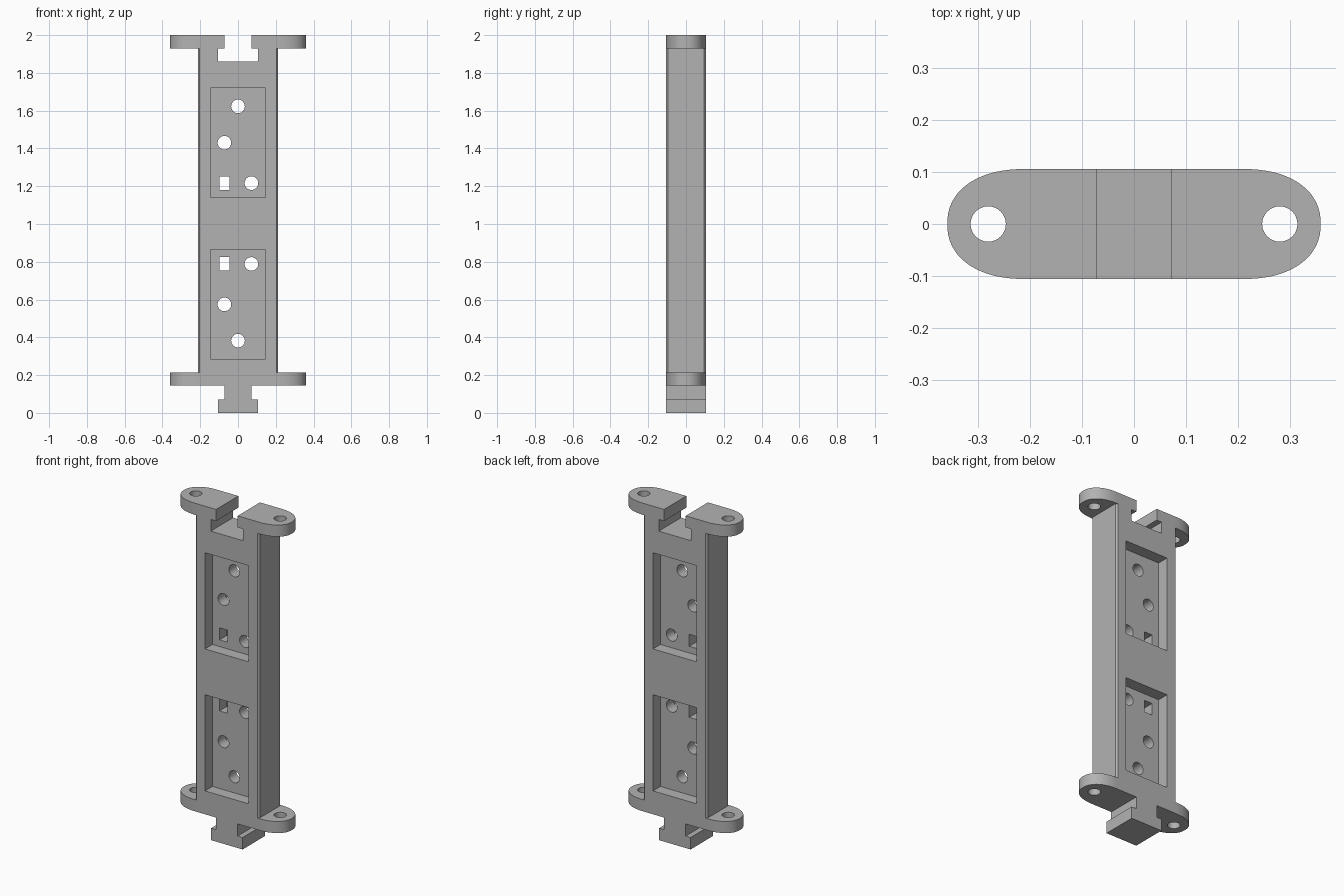
import bpy, bmesh, math

cube = bpy.data.objects.get("Cube")
if cube:
    bpy.data.objects.remove(cube, do_unlink=True)

grey = bpy.data.materials.new("plain grey")
grey.use_nodes = True
colour = (0.45, 0.45, 0.45, 1)
grey.diffuse_color = colour
grey.node_tree.nodes["Principled BSDF"].inputs["Base Color"].default_value = colour

DEPTH = 0.106      # half thickness of the bar
MID = 1.0025       # the two pockets mirror about this height


def prism(name, outline, low, high, axis="z"):
    """Extrude a closed outline along z, or along y for an x-z outline."""
    place = (lambda a, b, c: (a, b, c)) if axis == "z" else (lambda a, b, c: (a, c, b))
    bm = bmesh.new()
    face = bm.faces.new([bm.verts.new(place(a, b, low)) for a, b in outline])
    top = bmesh.ops.extrude_face_region(bm, geom=[face])["geom"]
    shift = place(0, 0, high - low)
    bmesh.ops.translate(bm, vec=shift, verts=[v for v in top if isinstance(v, bmesh.types.BMVert)])
    bmesh.ops.recalc_face_normals(bm, faces=bm.faces)
    mesh = bpy.data.meshes.new(name)
    bm.to_mesh(mesh)
    bm.free()
    mesh.materials.append(grey)
    ob = bpy.data.objects.new(name, mesh)
    bpy.context.collection.objects.link(ob)
    return ob


def rect(x0, x1, y0, y1):
    return [(x0, y0), (x1, y0), (x1, y1), (x0, y1)]


def circle(x, y, r, n=32):
    return [(x + r * math.cos(2 * math.pi * i / n), y + r * math.sin(2 * math.pi * i / n))
            for i in range(n)]


def combine(target, tool, operation="DIFFERENCE"):
    """Apply a boolean and discard the tool."""
    tool.hide_render = True
    mod = target.modifiers.new("join", "BOOLEAN")
    mod.operation, mod.solver, mod.object = operation, "EXACT", tool
    bpy.ops.object.select_all(action="DESELECT")
    bpy.context.view_layer.objects.active = target
    target.select_set(True)
    bpy.ops.object.modifier_apply(modifier=mod.name)
    bpy.data.objects.remove(tool, do_unlink=True)


# Bar with slightly chamfered long edges
W, C = 0.213, 0.01
bar_outline = [(W, -DEPTH + C), (W, DEPTH - C), (W - C, DEPTH), (C - W, DEPTH),
               (-W, DEPTH - C), (-W, C - DEPTH), (C - W, -DEPTH), (W - C, -DEPTH)]
bar = prism("connector_bar", bar_outline, 0.145, 2.0)

# Rounded mounting flanges at both ends
flange = []
for i in range(64):
    t = 2 * math.pi * (i + 0.5) / 64
    c, s = math.cos(t), math.sin(t)
    x = math.copysign(0.21 + 0.15 * abs(c) ** 0.9, c)
    y = math.copysign(DEPTH * abs(s) ** 0.9, s)
    flange.append((x, y))
# Straight front and back edges
flange = [(x, math.copysign(DEPTH, y) if abs(y) > 0.1055 else y) for x, y in flange]
for low in (0.145, 1.93):
    combine(bar, prism("flange", flange, low, low + 0.07), "UNION")

# Tongue at the bottom, shaped like an upside-down T
tongue = [(-0.105, 0), (0.105, 0), (0.105, 0.072), (0.072, 0.072),
          (0.072, 0.18), (-0.072, 0.18), (-0.072, 0.072), (-0.105, 0.072)]
combine(bar, prism("tongue", tongue, -DEPTH, DEPTH, "y"), "UNION")

# Matching slot at the top
slot = [(-0.107, 1.86), (0.107, 1.86), (0.107, 1.93), (0.072, 1.93),
        (0.072, 2.1), (-0.072, 2.1), (-0.072, 1.93), (-0.107, 1.93)]
combine(bar, prism("slot_cutter", slot, -0.3, 0.3, "y"))

# Vertical bolt holes through the flanges
for side in (-1, 1):
    combine(bar, prism("bolt_cutter", circle(side * 0.281, 0, 0.034), -0.5, 2.5))

# Pockets on both faces, with holes through the thin web between them
for flip in (-1, 1):
    z = lambda d: MID + flip * d
    pocket = rect(-0.145, 0.145, z(0.138), z(0.717))
    for side in (-1, 1):
        near, far = sorted((side * 0.035, side * 0.3))
        combine(bar, prism("pocket_cutter", pocket, near, far, "y"))
    for x, d in ((0, 0.62), (-0.072, 0.428), (0.071, 0.214)):
        combine(bar, prism("hole_cutter", circle(x, z(d), 0.036), -0.3, 0.3, "y"))
    window = rect(-0.099, -0.046, z(0.178), z(0.25))
    combine(bar, prism("window_cutter", window, -0.3, 0.3, "y"))

bpy.ops.object.select_all(action="DESELECT")
bar.select_set(True)
bpy.context.view_layer.objects.active = bar
bpy.ops.object.shade_smooth_by_angle(angle=math.radians(30))
